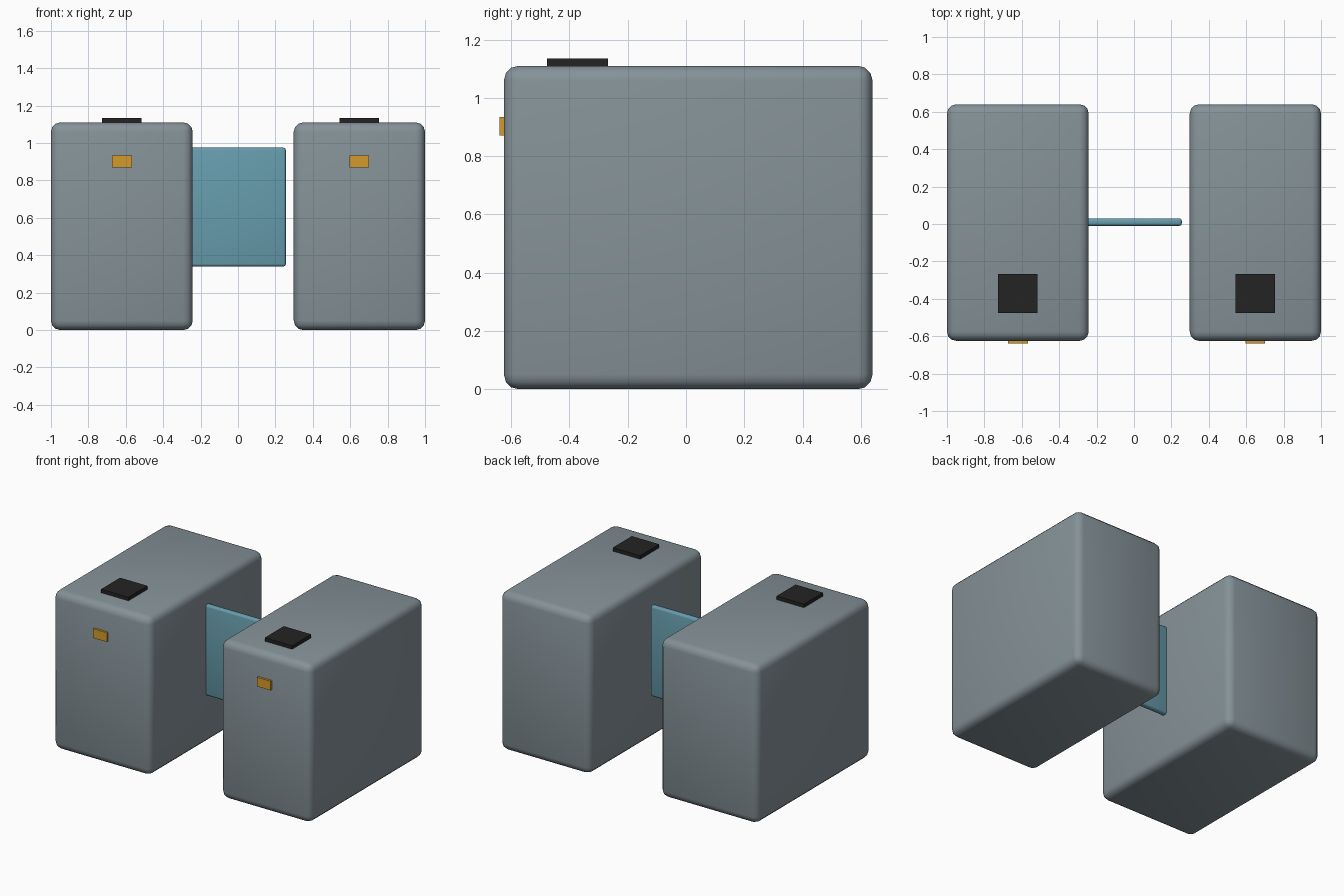
import bpy
import math

if "Cube" in bpy.data.objects:
    bpy.data.objects.remove(bpy.data.objects["Cube"])


def material(name, rgb):
    m = bpy.data.materials.new(name)
    lin = [c / 12.92 if c <= 0.04045 else ((c + 0.055) / 1.055) ** 2.4
           for c in (v / 255 for v in rgb)]
    m.diffuse_color = (*lin, 1)
    m.use_nodes = True
    m.node_tree.nodes["Principled BSDF"].inputs["Base Color"].default_value = m.diffuse_color
    return m


GREY = material("steel grey", (133, 146, 152))
TEAL = material("teal glass", (103, 157, 173))
BLACK = material("black plastic", (35, 35, 35))
AMBER = material("amber", (212, 154, 42))


def box(name, lo, hi, mat, bevel=0, segments=3):
    """Box between two corners, optionally with rounded smooth edges."""
    mid = [(a + b) / 2 for a, b in zip(lo, hi)]
    bpy.ops.mesh.primitive_cube_add(size=1, location=mid)
    ob = bpy.context.object
    ob.name = name
    ob.scale = [b - a for a, b in zip(lo, hi)]
    bpy.ops.object.transform_apply(location=False, rotation=False, scale=True)
    ob.data.materials.append(mat)
    if bevel:
        mod = ob.modifiers.new("rounded edges", 'BEVEL')
        mod.width = bevel
        mod.segments = segments
        bpy.ops.object.modifier_apply(modifier=mod.name)
        bpy.ops.object.shade_smooth_by_angle(angle=math.radians(40))
    return ob


# Cabinets, each with a card reader on top and an indicator lamp in front
for side, x0, x1, cx in (("left", -1.0, -0.242, -0.621), ("right", 0.298, 1.0, 0.648)):
    box(f"{side}_cabinet", (x0, -0.625, 0), (x1, 0.64, 1.11), GREY, 0.05)
    box(f"{side}_card_reader", (cx - 0.106, -0.477, 1.085),
        (cx + 0.106, -0.267, 1.135), BLACK)
    box(f"{side}_indicator_lamp", (cx - 0.053, -0.64, 0.87),
        (cx + 0.053, -0.61, 0.934), AMBER)

# Swinging barrier panel held by the left cabinet
box("barrier_panel", (-0.30, -0.01, 0.34), (0.256, 0.03, 0.975), TEAL, 0.014)
